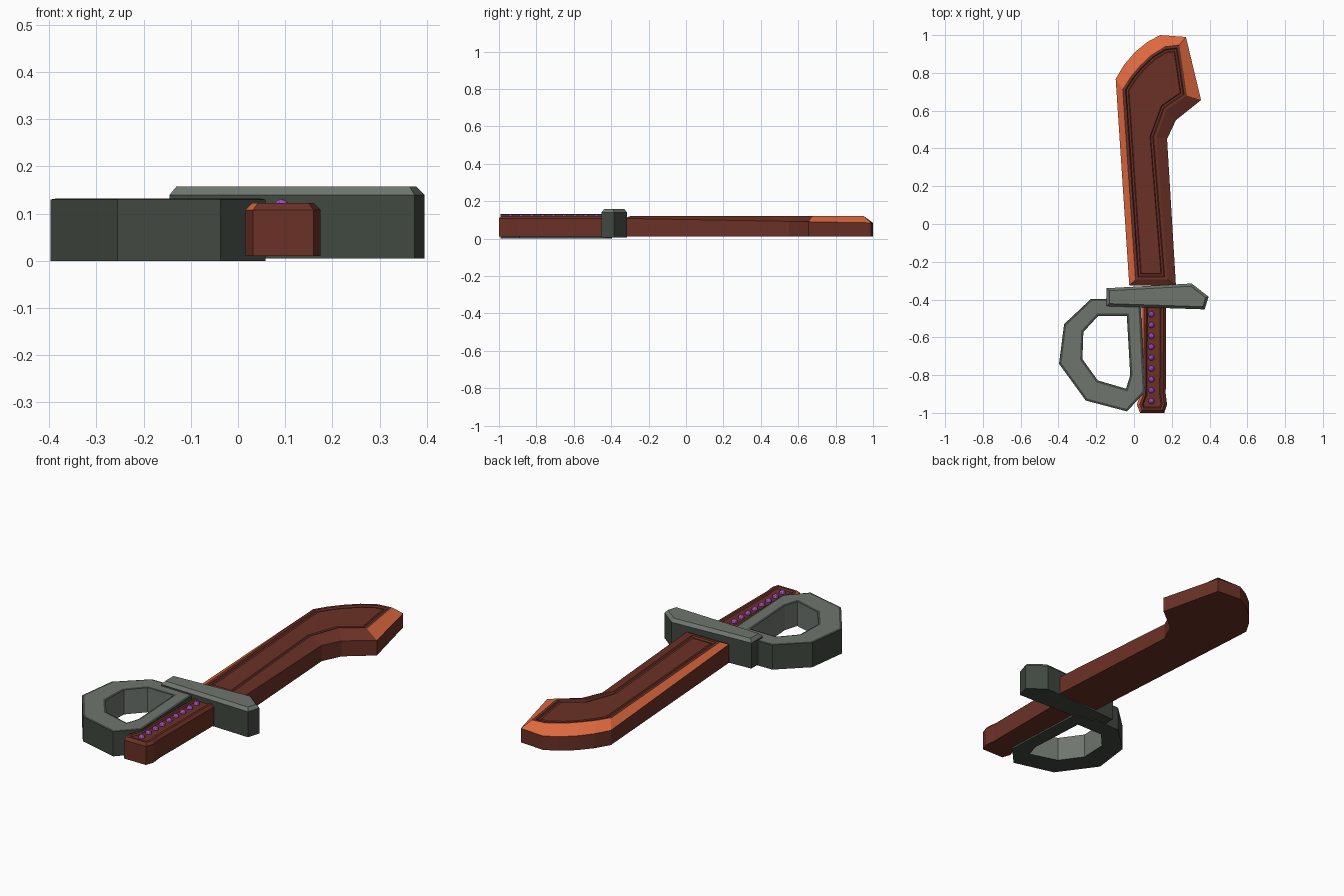
import bpy, bmesh
from mathutils import Vector

if "Cube" in bpy.data.objects:
    bpy.data.objects.remove(bpy.data.objects["Cube"])


def material(name, r, g, b):
    m = bpy.data.materials.new(name)
    lin = [((c / 255 + 0.055) / 1.055) ** 2.4 for c in (r, g, b)]
    m.diffuse_color = (*lin, 1)
    m.use_nodes = True
    m.node_tree.nodes["Principled BSDF"].inputs["Base Color"].default_value = m.diffuse_color
    return m


ORANGE = material("bright copper", 222, 104, 63)
DARK = material("dark brown", 107, 49, 38)
GREY = material("light grey", 110, 117, 110)
DARK_GREY = material("dark grey", 65, 72, 65)
PURPLE = material("purple", 160, 74, 205)


def finish(bm, name, mats):
    bmesh.ops.remove_doubles(bm, verts=bm.verts, dist=1e-5)
    bmesh.ops.recalc_face_normals(bm, faces=bm.faces)
    me = bpy.data.meshes.new(name)
    bm.to_mesh(me)
    bm.free()
    for m in mats:
        me.materials.append(m)
    ob = bpy.data.objects.new(name, me)
    bpy.context.collection.objects.link(ob)
    return ob


def inward(pts, d):
    """Offset a closed outline inward by d."""
    p = [Vector(q) for q in pts]
    n = len(p)
    area = sum(p[i].x * p[(i + 1) % n].y - p[(i + 1) % n].x * p[i].y for i in range(n))
    s = 1 if area > 0 else -1
    out = []
    for i in range(n):
        a = (p[i] - p[i - 1]).normalized()
        b = (p[(i + 1) % n] - p[i]).normalized()
        na, nb = Vector((-a.y, a.x)) * s, Vector((-b.y, b.x)) * s
        out.append(p[i] + (na + nb) * (d / (1 + na.dot(nb))))
    return out


def lofted(name, layers, mats, rule, caps=None):
    """Join stacked outlines (points, z or z(y)); rule(layer, edge) picks a
    material, caps gives the materials of the bottom and top faces."""
    bm = bmesh.new()
    rings = [[bm.verts.new((x, y, z(y) if callable(z) else z)) for x, y in pts]
             for pts, z in layers]
    n = len(rings[0])
    for k in range(len(rings) - 1):
        for i in range(n):
            j = (i + 1) % n
            f = bm.faces.new((rings[k][i], rings[k][j], rings[k + 1][j], rings[k + 1][i]))
            f.material_index = rule(k, i)
    if caps:
        bm.faces.new(rings[0]).material_index = caps[0]
        bm.faces.new(rings[-1]).material_index = caps[1]
    return finish(bm, name, mats)


# Blade: bright cutting bevel, dark body, flat rim, groove and panel
blade_outer = [(-0.025, -0.325), (-0.097, 0.768), (-0.053, 0.842), (0.005, 0.91),
               (0.07, 0.963), (0.138, 1.0), (0.275, 0.99), (0.355, 0.656),
               (0.222, 0.55), (0.175, 0.45), (0.222, -0.325)]
blade_inner = [(0.008, -0.295), (-0.06, 0.715), (-0.02, 0.778), (0.03, 0.838),
               (0.09, 0.895), (0.16, 0.938), (0.24, 0.948), (0.28, 0.68),
               (0.172, 0.605), (0.118, 0.46), (0.178, -0.295)]
lofted("blade",
       [(blade_outer, 0.01), (blade_outer, lambda y: 0.102 - 0.018 * y),
        (blade_inner, 0.122), (inward(blade_inner, 0.014), 0.122),
        (inward(blade_inner, 0.019), 0.114), (inward(blade_inner, 0.029), 0.114),
        (inward(blade_inner, 0.033), 0.119)],
       [ORANGE, DARK],
       lambda k, i: 0 if k == 1 and i < 7 else 1, (1, 1))

# Grip with a flared pommel end and a sunken top strip
grip = [(0.04, -0.38), (0.036, -0.9), (0.015, -0.955), (0.032, -1.0),
        (0.16, -1.0), (0.175, -0.955), (0.168, -0.9), (0.17, -0.38)]
lofted("grip",
       [(grip, 0.01), (grip, 0.108), (inward(grip, 0.014), 0.122),
        (inward(grip, 0.026), 0.122), (inward(grip, 0.032), 0.114)],
       [ORANGE, DARK],
       lambda k, i: 0 if k == 1 and i < 3 else 1, (1, 1))

# Row of beads along the grip
bm = bmesh.new()
for i in range(9):
    ret = bmesh.ops.create_icosphere(bm, subdivisions=2, radius=0.016)
    bmesh.ops.translate(bm, verts=ret["verts"], vec=(0.092, -0.478 - 0.0575 * i, 0.115))
finish(bm, "grip_beads", [PURPLE])

# Crossguard: dark sides, light chamfer and top
guard = [(-0.145, -0.435), (-0.145, -0.34), (0.305, -0.315), (0.395, -0.385), (0.374, -0.452)]
lofted("crossguard", [(guard, 0.005), (guard, 0.14), (inward(guard, 0.014), 0.157)],
       [GREY, DARK_GREY], lambda k, i: 1 - k, (1, 0))

# Hand guard: closed loop, dark outside and rims, light top and inside
loop_out = [(-0.228, -0.397), (-0.37, -0.53), (-0.397, -0.74), (-0.255, -0.935),
            (-0.037, -0.992), (0.058, -0.89), (0.035, -0.43), (-0.1, -0.395)]
loop_in = [(-0.19, -0.487), (-0.268, -0.572), (-0.273, -0.715), (-0.192, -0.828),
           (-0.042, -0.872), (-0.02, -0.80), (-0.038, -0.487), (-0.1, -0.487)]
section = [(loop_out, 0.0), (loop_out, 0.13), (inward(loop_out, 0.012), 0.132),
           (inward(loop_in, -0.012), 0.132), (loop_in, 0.13), (loop_in, 0.0), (loop_out, 0.0)]
lofted("hand_guard", section, [GREY, DARK_GREY], lambda k, i: (1, 1, 0, 1, 0, 1)[k])
